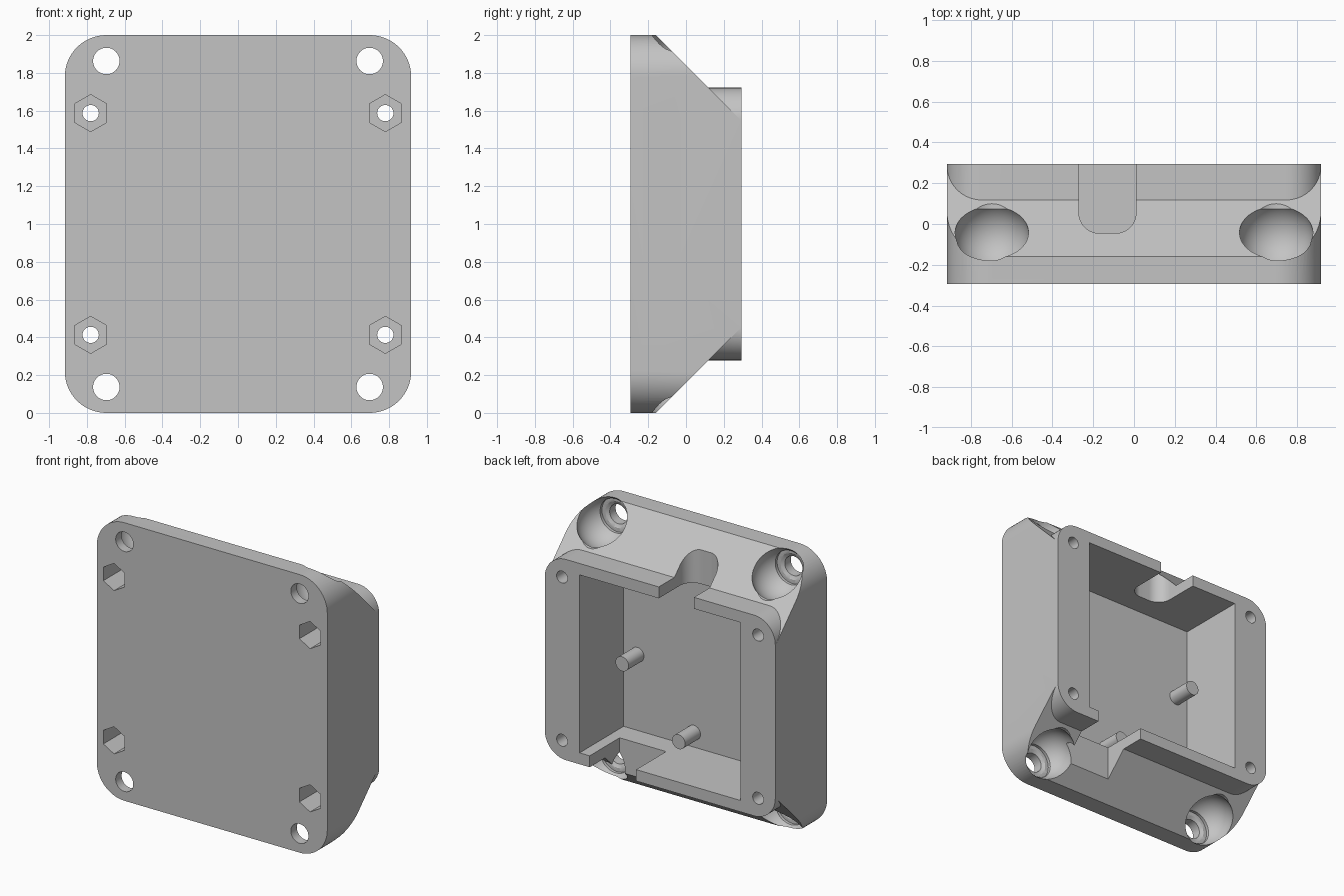
import bpy, bmesh, math
from mathutils import Matrix, Vector

if "Cube" in bpy.data.objects:
    bpy.data.objects.remove(bpy.data.objects["Cube"], do_unlink=True)

HX, FRONT, BACK = 0.917, -0.295, 0.295

grey = bpy.data.materials.new("light_grey")
grey.use_nodes = True
colour = (0.55, 0.55, 0.55, 1)
grey.diffuse_color = colour
grey.node_tree.nodes["Principled BSDF"].inputs["Base Color"].default_value = colour


def add_object(name, bm):
    bmesh.ops.recalc_face_normals(bm, faces=bm.faces)
    mesh = bpy.data.meshes.new(name)
    bm.to_mesh(mesh)
    bm.free()
    mesh.materials.append(grey)
    obj = bpy.data.objects.new(name, mesh)
    bpy.context.collection.objects.link(obj)
    return obj


def prism(name, points, step):
    """Extrude a closed outline along a vector."""
    bm = bmesh.new()
    face = bm.faces.new([bm.verts.new(p) for p in points])
    new = bmesh.ops.extrude_face_region(bm, geom=[face])["geom"]
    bmesh.ops.translate(bm, vec=step, verts=[v for v in new if isinstance(v, bmesh.types.BMVert)])
    return add_object(name, bm)


def rounded_outline(x0, x1, z0, z1, r, n=16):
    points = []
    corners = [(x1 - r, z1 - r), (x0 + r, z1 - r), (x0 + r, z0 + r), (x1 - r, z0 + r)]
    for i, (cx, cz) in enumerate(corners):
        for k in range(n + 1):
            a = math.pi / 2 * (i + k / n)
            points.append((cx + r * math.cos(a), cz + r * math.sin(a)))
    return points


def rounded_block(name, x0, x1, z0, z1, r, y0, y1):
    outline = rounded_outline(x0, x1, z0, z1, r)
    return prism(name, [(x, y0, z) for x, z in outline], (0, y1 - y0, 0))


def rod(name, x, z, r, y0, y1, sides=48):
    """Cylinder along y, with one corner pointing up."""
    outline = [(x + r * math.sin(math.tau * i / sides), y0,
                z + r * math.cos(math.tau * i / sides)) for i in range(sides)]
    return prism(name, outline, (0, y1 - y0, 0))


def box(name, x0, x1, y0, y1, z0, z1):
    return prism(name, [(x0, y0, z0), (x1, y0, z0), (x1, y1, z0), (x0, y1, z0)], (0, 0, z1 - z0))


def ball(name, centre, r):
    bm = bmesh.new()
    bmesh.ops.create_uvsphere(bm, u_segments=48, v_segments=24, radius=r,
                              matrix=Matrix.Translation(Vector(centre)))
    return add_object(name, bm)


def combine(target, tool, operation="DIFFERENCE"):
    """Bake one boolean and discard the tool."""
    tool.hide_render = True
    mod = target.modifiers.new("combine", "BOOLEAN")
    mod.operation, mod.object, mod.solver = operation, tool, "EXACT"
    graph = bpy.context.evaluated_depsgraph_get()
    mesh = bpy.data.meshes.new_from_object(target.evaluated_get(graph))
    target.modifiers.clear()
    target.data = mesh
    bpy.data.objects.remove(tool, do_unlink=True)


# Plate with sloping top and bottom shoulders
housing = rounded_block("housing", -HX, HX, 0, 2, 0.22, FRONT, BACK)
for end in (-1, 1):
    wedge = [(-1.2, y, 1 + end * h) for y, h in ((-0.36, 1.2), (0.5, 0.34), (0.5, 1.2))]
    combine(housing, prism("shoulder_cutter", wedge, (2.4, 0, 0)))

# Raised rear block
combine(housing, rounded_block("rear_block", -HX, HX, 0.278, 1.722, 0.17, -0.2, BACK), "UNION")

# Main cavity, rounded cable slot in the top wall, square slot in the bottom wall
combine(housing, box("cavity", -0.64, 0.64, -0.205, 0.5, 0.36, 1.64))
slot = [(x, y, 1.5) for x, y in rounded_outline(-0.27, 0.01, -0.045, 0.6, 0.1)]
combine(housing, prism("top_slot", slot, (0, 0, 0.7)))
combine(housing, box("bottom_slot", 0.19, 0.56, -0.045, 0.5, -0.2, 0.5))

for side in (-1, 1):
    for end in (-1, 1):
        # Corner mounting holes with domed recesses
        x, z = side * 0.697, 1 + end * 0.863
        combine(housing, ball("recess", (x, -0.06, z), 0.182))
        combine(housing, rod("counterbore", x, z, 0.1225, -0.215, 0.4))
        combine(housing, rod("mount_hole", x, z, 0.07, -0.5, 0))
        # Cover screw holes with hexagonal nut pockets
        x, z = side * 0.78, 1 + end * 0.587
        combine(housing, rod("screw_hole", x, z, 0.043, -0.5, 0.5, 32))
        combine(housing, rod("nut_pocket", x, z, 0.098, -0.5, -0.09, 6))

# Locating pins on the cavity floor
pins = [rod("locating_pin", x, z, 0.052, -0.215, -0.03, 32)
        for x, z in ((0.53, 0.905), (0.08, 0.465), (-0.54, 1.09))]

bpy.ops.object.select_all(action="DESELECT")
for obj in [housing] + pins:
    obj.select_set(True)
bpy.context.view_layer.objects.active = housing
bpy.ops.object.shade_smooth_by_angle(angle=math.radians(30))
